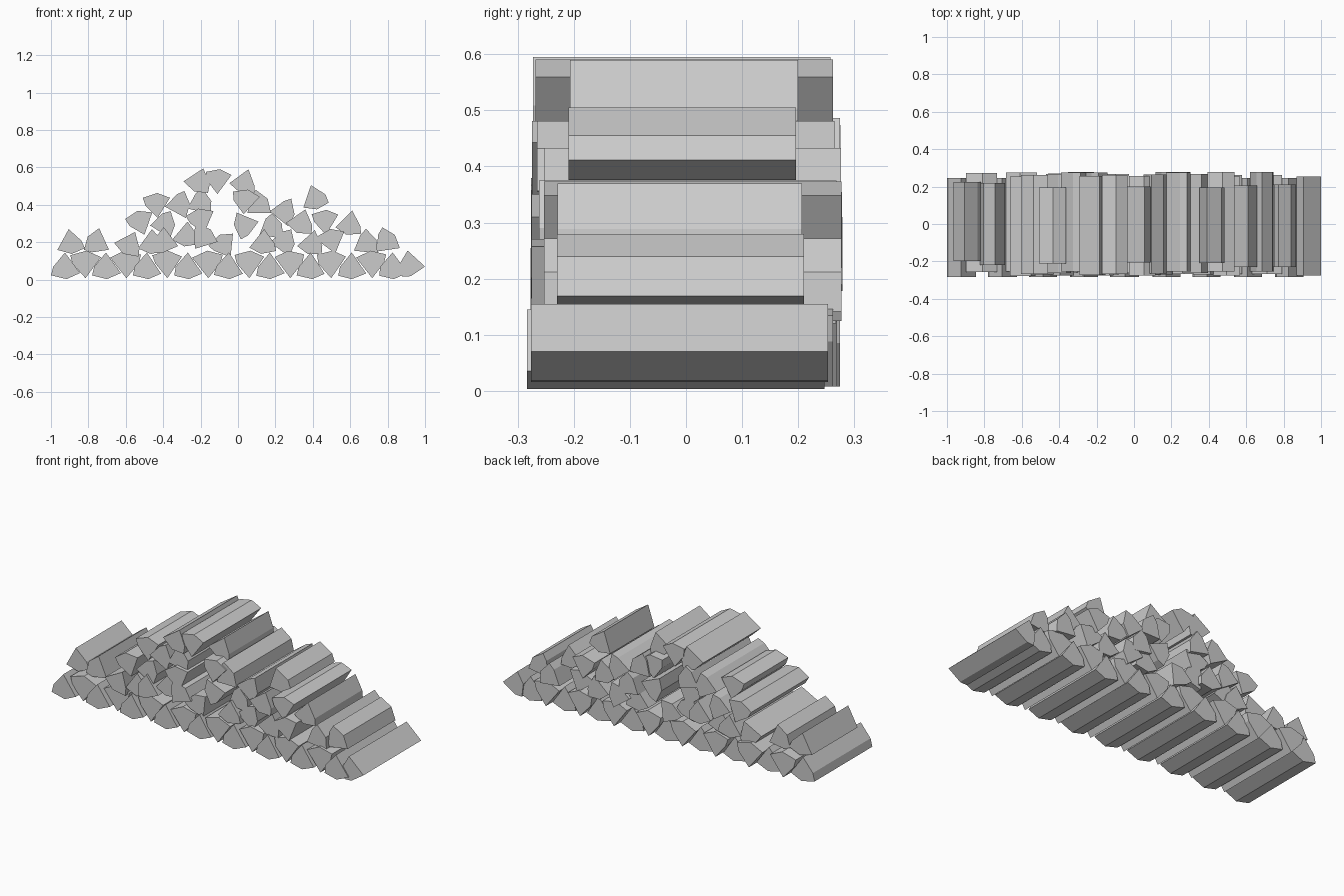
import bpy, bmesh, random
from math import cos, sin, radians

if "Cube" in bpy.data.objects:
    bpy.data.objects.remove(bpy.data.objects["Cube"])

random.seed(4)

# Split-log cross-section: (angle off the bark direction, share of radius)
BARK = ((-36, 0.93), (-3, 0.98), (31, 0.98), (40, 0.68))


def split_log(name, x, z, angle, half=0.265, radius=0.136, flip=1, mid=None):
    """Wedge prism along y: a sharp split edge at (x, z), bark side facing angle."""
    profile = [(x, z)]
    for t, r in BARK:
        a = radians(angle + flip * (t + random.uniform(-2, 2)))
        px, pz = x + radius * r * cos(a), z + radius * r * sin(a)
        profile.append((max(-1, min(1, px)), max(0.003, pz)))
    if mid is None:
        mid = random.uniform(-0.012, 0.015)
    y0, y1 = mid - half, mid + half
    bm = bmesh.new()
    face = bm.faces.new([bm.verts.new((px, y0, pz)) for px, pz in profile])
    ext = bmesh.ops.extrude_face_region(bm, geom=[face])
    moved = [v for v in ext["geom"] if isinstance(v, bmesh.types.BMVert)]
    bmesh.ops.translate(bm, verts=moved, vec=(0, y1 - y0, 0))
    # The start cap is removed by the extrusion on some builds: restore if open
    edges = [e for e in bm.edges if e.is_boundary]
    if edges:
        bmesh.ops.holes_fill(bm, edges=edges)
    bmesh.ops.recalc_face_normals(bm, faces=bm.faces)
    mesh = bpy.data.meshes.new(name)
    bm.to_mesh(mesh)
    bm.free()
    obj = bpy.data.objects.new(name, mesh)
    bpy.context.collection.objects.link(obj)


# Ground row: wedges alternately bark down and bark up
for i in range(17):
    x = -0.925 + 0.1095 * i
    if i % 2 == 0:
        split_log("ground_log", x, 0.145, -91, radius=0.146, flip=-1, mid=-0.018)
    else:
        split_log("ground_log", x, 0.008, 91, radius=0.15, flip=(-1) ** (i // 2))
split_log("ground_end_log", 1.0, 0.07, 172)

# Upper rows: split edge x, z, bark direction and, for short logs, half length
rows = {
    "second_row_log": [
        (-.905, .27, -82, .21), (-.69, .16, 150, .22), (-.55, .255, -115),
        (-.46, .27, -88), (-.32, .18, 165), (-.23, .165, 55), (-.04, .12, 120),
        (.14, .27, -94), (.17, .20, 0), (.41, .265, -103), (.52, .14, 105),
        (.62, .155, 28), (.74, .15, 44, .22)],
    "third_row_log": [
        (-.50, .24, 108), (-.47, .29, 3), (-.27, .31, -95), (-.18, .25, 105),
        (.11, .31, 192), (.115, .24, 28), (.17, .365, -2), (.36, .375, -108),
        (.47, .24, 93), (.61, .37, -100, .218)],
    "fourth_row_log": [
        (-.43, .33, 94, .203), (-.39, .39, 8), (-.27, .38, 22), (.03, .35, 84),
        (.05, .355, 38), (.39, .505, -74, .203)],
    "top_row_log": [(-.185, .595, -110), (-.11, .458, 88), (.056, .59, -108, .203)],
}
for name, logs in rows.items():
    for log in logs:
        split_log(name, *log)
